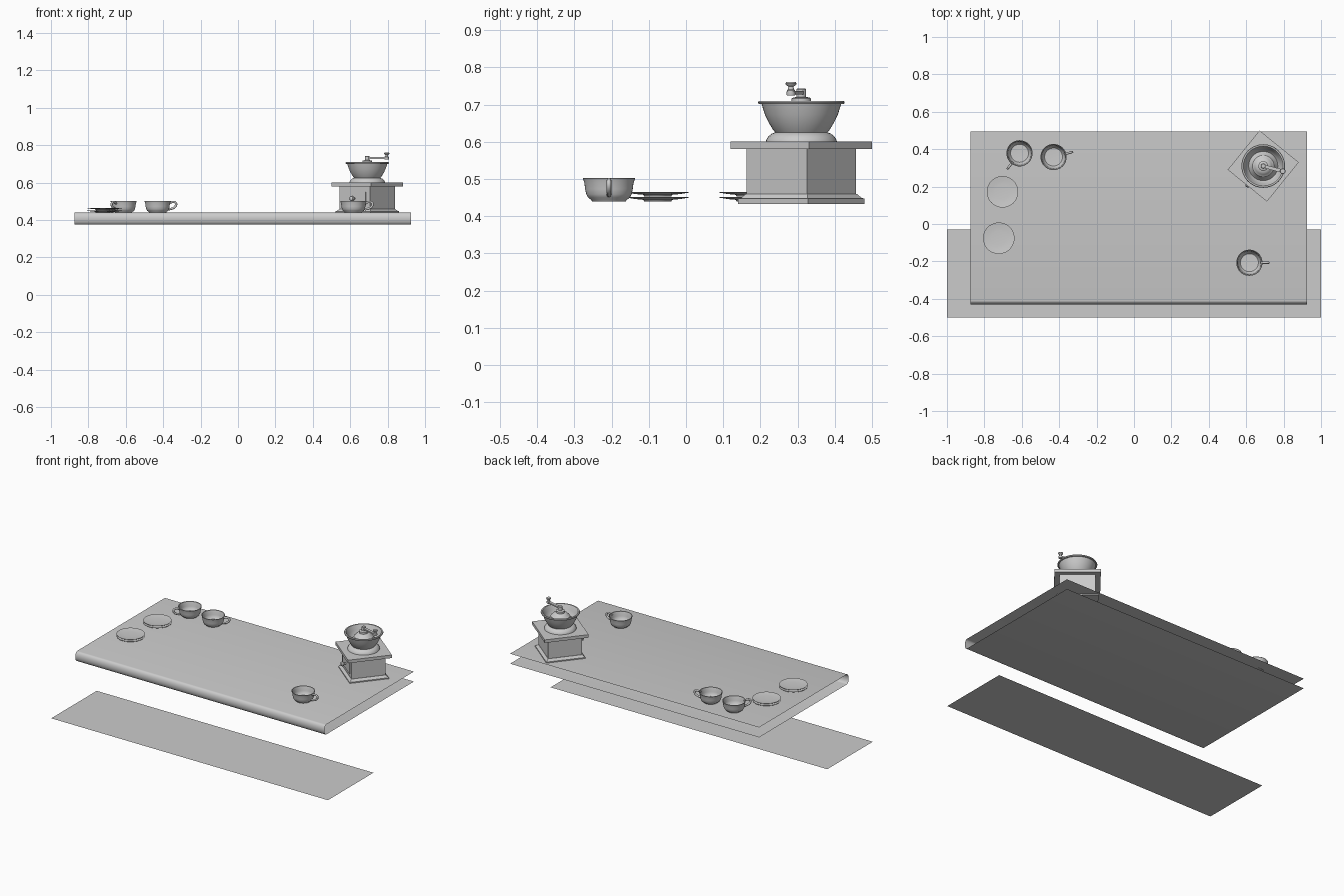
import bpy, bmesh
from math import radians, pi, cos, sin
from mathutils import Vector, Matrix

if "Cube" in bpy.data.objects:
    bpy.data.objects.remove(bpy.data.objects["Cube"])


def finish(name, bm, loc=(0, 0, 0), rot=0, smooth=True):
    me = bpy.data.meshes.new(name)
    bm.to_mesh(me)
    bm.free()
    ob = bpy.data.objects.new(name, me)
    bpy.context.collection.objects.link(ob)
    ob.location, ob.rotation_euler = loc, (0, 0, rot)
    if smooth:
        bpy.ops.object.select_all(action='DESELECT')
        ob.select_set(True)
        bpy.context.view_layer.objects.active = ob
        bpy.ops.object.shade_smooth_by_angle(angle=radians(35))
    return ob


def lathe(name, profile, loc, steps=40, rot=0, smooth=True):
    """Revolve (radius, height) points; four steps give a square block."""
    bm = bmesh.new()
    vs = [bm.verts.new((r, 0, z)) for r, z in profile]
    es = [bm.edges.new(p) for p in zip(vs, vs[1:])]
    bmesh.ops.spin(bm, geom=vs + es, cent=(0, 0, 0), axis=(0, 0, 1), angle=2 * pi, steps=steps)
    bmesh.ops.remove_doubles(bm, verts=bm.verts, dist=1e-5)
    bmesh.ops.recalc_face_normals(bm, faces=bm.faces)
    return finish(name, bm, loc, rot, smooth)


def box(name, size, loc, rot):
    bm = bmesh.new()
    bmesh.ops.create_cube(bm, size=1, matrix=Matrix.Diagonal((*size, 1)))
    return finish(name, bm, loc, rot, False)


def sheet(name, profile, x0, x1):
    """Open sheet: a (y, z) line extruded along x."""
    bm = bmesh.new()
    a, b = [[bm.verts.new((x, y, z)) for y, z in profile] for x in (x0, x1)]
    for i in range(len(a) - 1):
        bm.faces.new((a[i], a[i + 1], b[i + 1], b[i]))
    return finish(name, bm)


def cup(name, x, y, angle):
    lathe(name, [(0, 0), (.045, 0), (.047, .004), (.056, .011), (.061, .02), (.064, .034),
                 (.066, .05), (.070, .062), (.069, .064), (.066, .062), (.062, .05),
                 (.060, .034), (.056, .02), (.048, .011), (0, .009)], (x, y, .439))
    # ear-shaped handle
    cu = bpy.data.curves.new(name + "_handle", 'CURVE')
    cu.dimensions, cu.bevel_depth, cu.bevel_resolution = '3D', .0062, 3
    cu.resolution_u = 6
    sp = cu.splines.new('NURBS')
    pts = [(.062, .05), (.075, .058), (.098, .060), (.106, .045), (.095, .027), (.078, .021), (.060, .018)]
    sp.points.add(len(pts) - 1)
    for p, (r, z) in zip(sp.points, pts):
        p.co = (r, 0, z, 1)
    sp.use_endpoint_u, sp.order_u = True, 4
    ob = bpy.data.objects.new(name + "_handle", cu)
    bpy.context.collection.objects.link(ob)
    ob.location, ob.rotation_euler = (x, y, .439), (0, 0, radians(angle))
    bpy.ops.object.select_all(action='DESELECT')
    ob.select_set(True)
    bpy.context.view_layer.objects.active = ob
    bpy.ops.object.convert(target='MESH')


# Floor strip and open-ended counter with rounded front edge
sheet("lower_panel", [(-.5, 0), (-.03, 0)], -1, 1)
nose = [(-.41 - .02 * sin(t), .4075 + .0325 * cos(t)) for t in [pi * i / 12 for i in range(13)]]
sheet("counter_top", [(.495, .44)] + nose + [(.495, .375)], -.875, .925)

# Cups
cup("cup_right", .617, -.207, 0)
cup("cup_middle", -.43, .358, 15)
cup("cup_left", -.612, .378, 232)

# Two stacks of two saucers
saucer = [(0, 0), (.036, 0), (.039, .005), (.06, .007), (.084, .011), (.084, .0125),
          (.06, .0095), (.04, .008), (0, .008)]
for n, (x, y) in enumerate([(-.703, .172), (-.723, -.076)]):
    for k in range(2):
        lathe(f"saucer_{n}_{k}", saucer, (x, y, .439 + .0135 * k))

# Grinder: square blocks turned so one corner points nearly along x
cx, cy = .691, .31
turn = radians(6)


def block(name, profile):
    lathe(name, profile, (cx, cy, 0), 4, turn, False)


block("grinder_plinth", [(0, .433), (.171, .433), (.171, .447), (.163, .449), (.150, .46), (0, .46)])
block("grinder_body", [(0, .455), (.148, .455), (.148, .585), (0, .585)])
block("grinder_lid_plate", [(0, .58), (.191, .58), (.191, .6), (0, .6)])

# Drawer front with knob
a = radians(231)
d = Vector((cos(a), sin(a), 0))
c = Vector((cx, cy, 0))
box("drawer_front", (.01, .15, .07), c + d * .104 + Vector((0, 0, .515)), a)
knob = lathe("drawer_knob", [(0, 0), (.006, 0), (.006, .012), (.012, .017), (.0145, .024),
                             (.012, .032), (.006, .036), (0, .037)], c + d * .107 + Vector((0, 0, .515)), 20)
knob.rotation_euler = (0, pi / 2, a)

# Dome neck, hopper bowl and inner cover
lathe("hopper_neck", [(.0955, .6), (.094, .606), (.088, .615), (.079, .622), (.068, .626), (0, .626)],
      (cx, cy, 0))
lathe("hopper_bowl", [(0, .62), (.066, .62), (.076, .632), (.088, .652), (.098, .673), (.105, .695),
                      (.107, .701), (.114, .701), (.1165, .705), (.114, .71), (.106, .71), (.102, .703),
                      (.095, .68), (.085, .66), (.078, .652), (.062, .672), (.057, .682), (.052, .684),
                      (.045, .694), (.032, .703), (0, .707)], (cx, cy, 0), 48)

# Crank: hub, arm and upright grip
lathe("crank_hub", [(.026, .70), (.026, .716), (.022, .719), (.013, .72), (.013, .741), (.011, .743), (0, .743)],
      (cx, cy, 0), 24)
v = Vector((.104, -.028, 0))
box("crank_arm", (v.length + .015, .018, .009), c + v / 2 + Vector((0, 0, .732)), math_a := -.263)
lathe("crank_grip", [(0, .724), (.011, .724), (.012, .728), (.011, .738), (.008, .741), (.007, .748), (.013, .752),
                     (.015, .756), (.013, .760), (0, .761)], c + v, 20)
